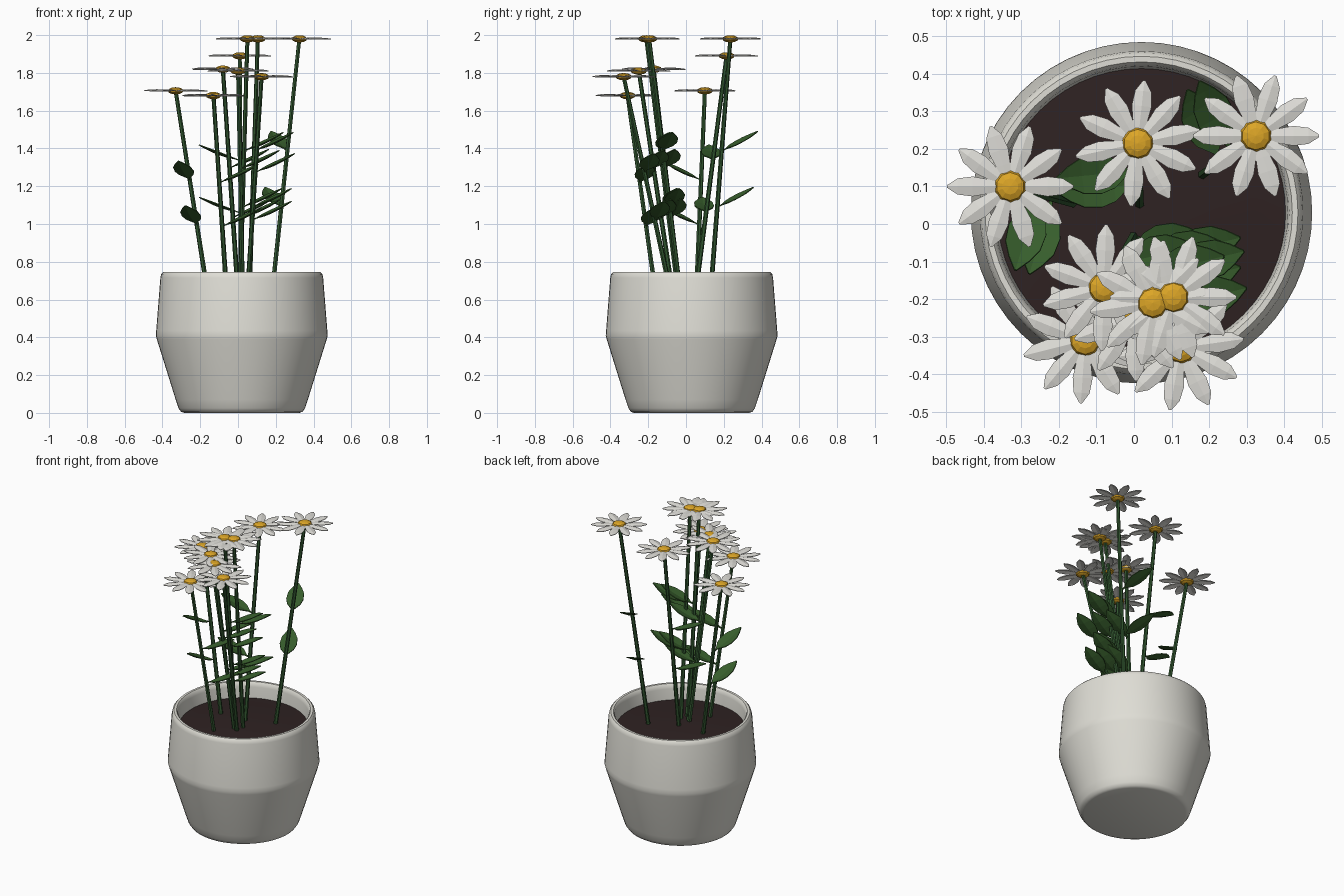
import bpy, bmesh, math
from mathutils import Matrix, Vector

if "Cube" in bpy.data.objects:
    bpy.data.objects.remove(bpy.data.objects["Cube"])


def material(name, rgb):
    m = bpy.data.materials.new(name)
    m.use_nodes = True
    m.diffuse_color = (*rgb, 1)
    bsdf = m.node_tree.nodes["Principled BSDF"]
    bsdf.inputs["Base Color"].default_value = (*rgb, 1)
    bsdf.inputs["Roughness"].default_value = 0.7
    return m


CERAMIC = material("off white ceramic", (0.74, 0.73, 0.67))
SOIL = material("dark brown soil", (0.028, 0.016, 0.016))
STEM = material("stem green", (0.03, 0.09, 0.028))
LEAF = material("leaf green", (0.038, 0.11, 0.025))
PETAL = material("white petal", (0.74, 0.73, 0.69))
HEART = material("golden yellow", (0.72, 0.38, 0.02))


def finish(bm, name, mat, smooth=None, thickness=0):
    bmesh.ops.recalc_face_normals(bm, faces=bm.faces)
    me = bpy.data.meshes.new(name)
    bm.to_mesh(me)
    bm.free()
    ob = bpy.data.objects.new(name, me)
    bpy.context.collection.objects.link(ob)
    me.materials.append(mat)
    if smooth:
        bpy.ops.object.select_all(action='DESELECT')
        ob.select_set(True)
        bpy.context.view_layer.objects.active = ob
        bpy.ops.object.shade_smooth_by_angle(angle=math.radians(smooth))
    if thickness:
        mod = ob.modifiers.new("thickness", 'SOLIDIFY')
        mod.thickness = thickness
        mod.offset = 0
    return ob


def lathe(name, profile, mat, centre, smooth):
    bm = bmesh.new()
    verts = [bm.verts.new((r, 0, z)) for r, z in profile]
    edges = [bm.edges.new(pair) for pair in zip(verts, verts[1:])]
    bmesh.ops.spin(bm, geom=verts + edges, axis=(0, 0, 1), cent=(0, 0, 0),
                   angle=math.tau, steps=56)
    bmesh.ops.remove_doubles(bm, verts=bm.verts, dist=0.0005)
    ob = finish(bm, name, mat, smooth)
    ob.location = centre
    return ob


def blade(bm, sections, fold, matrix):
    """Folded petal or leaf along +x; fold is the height of the midrib over the edges."""
    rows = []
    for x, half in sections:
        points = ((x, half, 0), (x, 0, fold * half), (x, -half, 0))
        rows.append([bm.verts.new(matrix @ Vector(p)) for p in points])
    for a, b in zip(rows, rows[1:]):
        for i in range(2):
            bm.faces.new((a[i], b[i], b[i + 1], a[i + 1]))


# Pot and soil
POT_CENTRE = (0.02, 0.03, 0)
lathe("pot", [(0, 0), (0.305, 0), (0.322, 0.006), (0.335, 0.025), (0.35, 0.07),
              (0.45, 0.39), (0.455, 0.41), (0.453, 0.435), (0.431, 0.715),
              (0.427, 0.734), (0.417, 0.745), (0.402, 0.745), (0.394, 0.735),
              (0.39, 0.715), (0.383, 0.63)], CERAMIC, POT_CENTRE, 40)
lathe("soil", [(0.388, 0.645), (0.3, 0.65), (0.2, 0.66), (0, 0.665)],
      SOIL, POT_CENTRE, 40)

PETAL_SHAPE = [(0.02, 0.009), (0.06, 0.019), (0.1, 0.026), (0.14, 0.021), (0.168, 0.003)]
LEAF_SHAPE = [(0, 0.004), (0.03, 0.007), (0.07, 0.04), (0.11, 0.052),
              (0.16, 0.048), (0.2, 0.028), (0.235, 0.003)]

# Leaf directions
RIGHTWARD = (0.21, 0.05, 0.1)
LEFTWARD = (-0.21, -0.02, 0.08)
FRONTWARD = (-0.06, -0.2, 0.1)
BACKWARD = (-0.09, 0.2, 0.11)

# Each plant: flower centre, stem foot, flower turn in degrees, leaf direction
PLANTS = [
    ((-0.33, 0.10, 1.705), (-0.16, 0.055), 0, FRONTWARD),
    ((0.01, 0.215, 1.89), (0.015, 0.05), 12, LEFTWARD),
    ((0.325, 0.235, 1.98), (0.18, 0.13), 0, BACKWARD),
    ((-0.08, -0.17, 1.82), (0.0, -0.03), 16, RIGHTWARD),
    ((0.05, -0.21, 1.98), (0.01, -0.04), 8, RIGHTWARD),
    ((0.105, -0.195, 1.98), (0.06, -0.03), 0, RIGHTWARD),
    ((-0.13, -0.31, 1.68), (-0.06, -0.16), 14, RIGHTWARD),
    ((0.125, -0.33, 1.78), (0.05, -0.08), 8, RIGHTWARD),
    ((0.0, -0.25, 1.81), (0.025, -0.07), 20, RIGHTWARD),
]

for n, (head, foot, turn, heading) in enumerate(PLANTS, 1):
    top = Vector(head)
    base = Vector((*foot, 0.63))
    run = top - base

    # Stem
    bm = bmesh.new()
    pose = Matrix.Translation((top + base) / 2) @ run.to_track_quat('Z', 'Y').to_matrix().to_4x4()
    bmesh.ops.create_cone(bm, cap_ends=True, segments=6, radius1=0.013,
                          radius2=0.011, depth=run.length, matrix=pose)
    finish(bm, f"stem_{n}", STEM)

    # Two leaves pointing the same way
    bm = bmesh.new()
    along = Vector(heading).normalized()
    side = Vector((0, 0, 1)).cross(along).normalized()
    frame = Matrix((along, side, along.cross(side))).transposed().to_4x4()
    for fraction in (0.34, 0.56):
        blade(bm, LEAF_SHAPE, -0.2, Matrix.Translation(base + run * fraction) @ frame)
    finish(bm, f"leaves_{n}", LEAF, thickness=0.005)

    # Ring of ten petals
    bm = bmesh.new()
    for k in range(10):
        spin = Matrix.Rotation(math.radians(turn + 36 * k), 4, 'Z')
        # alternate heights keep neighbouring petals from coinciding
        lift = Matrix.Translation(top + Vector((0, 0, 0.002 * (k % 2) - 0.002)))
        blade(bm, PETAL_SHAPE, 0.25, lift @ spin)
    finish(bm, f"petals_{n}", PETAL, thickness=0.004)

    # Flattened flower heart
    bm = bmesh.new()
    bmesh.ops.create_uvsphere(bm, u_segments=10, v_segments=6, radius=0.043,
                              matrix=Matrix.Translation(top) @ Matrix.Diagonal((1, 1, 0.45, 1)))
    finish(bm, f"flower_heart_{n}", HEART)
